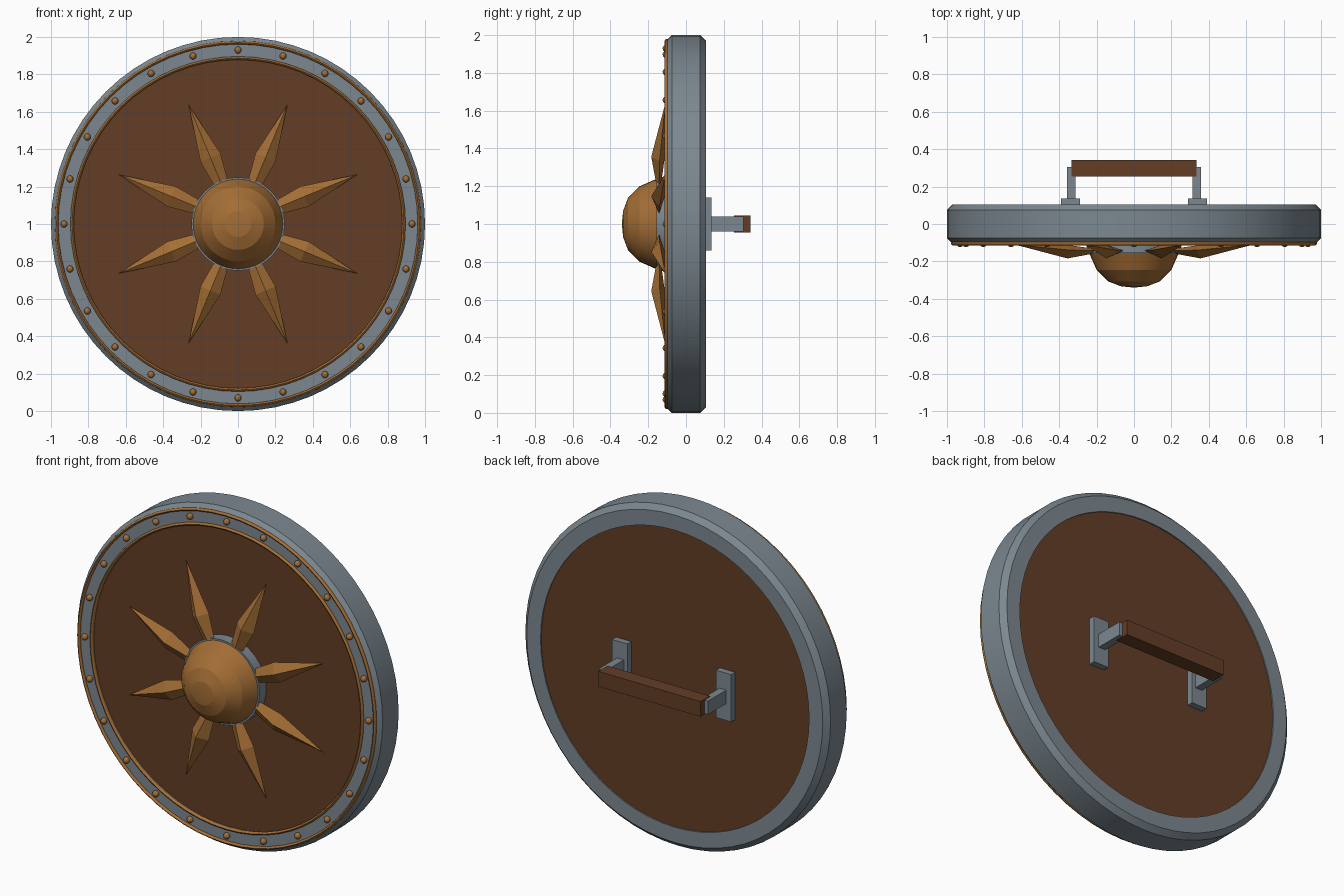
import bpy, bmesh, math
from mathutils import Vector

if "Cube" in bpy.data.objects:
    bpy.data.objects.remove(bpy.data.objects["Cube"])


def mat(name, rgb):
    m = bpy.data.materials.new(name)
    m.diffuse_color = (*rgb, 1)
    m.use_nodes = True
    m.node_tree.nodes["Principled BSDF"].inputs["Base Color"].default_value = m.diffuse_color
    return m


STEEL = mat("steel", (0.20, 0.245, 0.28))
WOOD = mat("dark wood", (0.125, 0.048, 0.019))
BRONZE = mat("bronze", (0.37, 0.155, 0.036))


def finish(bm, name, material, smooth=None):
    bmesh.ops.remove_doubles(bm, verts=bm.verts, dist=1e-5)
    bmesh.ops.recalc_face_normals(bm, faces=bm.faces)
    me = bpy.data.meshes.new(name)
    bm.to_mesh(me)
    bm.free()
    me.materials.append(material)
    ob = bpy.data.objects.new(name, me)
    bpy.context.collection.objects.link(ob)
    if smooth:
        bpy.ops.object.select_all(action='DESELECT')
        ob.select_set(True)
        bpy.context.view_layer.objects.active = ob
        bpy.ops.object.shade_smooth_by_angle(angle=math.radians(smooth))
    return ob


def polar(r, a, y):
    return Vector((r * math.cos(a), y, 1 + r * math.sin(a)))


def lathe(name, profile, material, n=64, closed=False, smooth=14):
    """Revolve (radius, y) points about the shield's axis."""
    bm = bmesh.new()
    pts = [bm.verts.new((r, y, 1)) for r, y in profile]
    pairs = list(zip(pts, pts[1:])) + ([(pts[-1], pts[0])] if closed else [])
    edges = [bm.edges.new(p) for p in pairs]
    bmesh.ops.spin(bm, geom=pts + edges, cent=(0, 0, 1), axis=(0, 1, 0),
                   angle=math.tau, steps=n, use_duplicate=False)
    bmesh.ops.dissolve_degenerate(bm, dist=1e-5, edges=bm.edges)
    return finish(bm, name, material, smooth)


def box(name, lo, hi, material):
    bm = bmesh.new()
    bmesh.ops.create_cube(bm, size=1)
    for v in bm.verts:
        v.co = [l + (c + 0.5) * (h - l) for c, l, h in zip(v.co, lo, hi)]
    return finish(bm, name, material)


# Shield body: chamfered steel rim around a wooden disc
lathe("rim", [(0.88, -0.10), (0.975, -0.10), (1.0, -0.075), (1.0, 0.075),
              (0.97, 0.105), (0.88, 0.105)], STEEL, closed=True)
lathe("wood_disc", [(0, -0.092), (0.885, -0.092), (0.885, 0.098), (0, 0.098)], WOOD)

# Thin bronze bands on both edges of the rim
for name, r in (("inner_band", 0.887), ("outer_band", 0.97)):
    ring = [(r + 0.009 * math.cos(k * math.tau / 8),
             -0.102 + 0.012 * math.sin(k * math.tau / 8)) for k in range(8)]
    lathe(name, ring, BRONZE, closed=True, smooth=50)

# Rivets around the rim
bm = bmesh.new()
for k in range(24):
    c = polar(0.93, k * math.tau / 24, -0.105)
    new = bmesh.ops.create_uvsphere(bm, u_segments=10, v_segments=6, radius=0.019)
    bmesh.ops.translate(bm, verts=new["verts"], vec=c)
finish(bm, "rivets", BRONZE, 40)

# Centre boss on a steel collar
lathe("boss_collar", [(0, -0.155), (0.25, -0.155), (0.25, -0.09), (0, -0.09)], STEEL, n=32)
lathe("boss", [(0, -0.34), (0.07, -0.333), (0.138, -0.307), (0.20, -0.245),
               (0.24, -0.155), (0, -0.155)], BRONZE, n=32)

# Eight faceted sun rays: narrow base, wide shoulder, pointed tip
bm = bmesh.new()
for k in range(8):
    a = math.radians(22.5 + 45 * k)
    side = Vector((-math.sin(a), 0, math.cos(a)))
    loops = []
    for r, w, front, mid, back in ((0.245, 0.04, -0.16, -0.142, -0.13),
                                   (0.385, 0.058, -0.184, -0.14, -0.112)):
        loops.append([bm.verts.new(p) for p in (
            polar(r, a, front), polar(r, a, mid) + side * w,
            polar(r, a, back), polar(r, a, mid) - side * w)])
    tip = bm.verts.new(polar(0.69, a, -0.11))
    base, wide = loops
    bm.faces.new(base)
    for i in range(4):
        j = (i + 1) % 4
        bm.faces.new((base[i], base[j], wide[j], wide[i]))
        bm.faces.new((wide[i], wide[j], tip))
finish(bm, "sun_rays", BRONZE)

# Back handle: two brackets and a wooden grip
for s, tag in ((-1, "left"), (1, "right")):
    def xs(a, b):
        return sorted((s * a, s * b))
    a, b = xs(0.29, 0.39)
    box(tag + "_bracket_plate", (a, 0.09, 0.86), (b, 0.135, 1.14), STEEL)
    a, b = xs(0.313, 0.358)
    box(tag + "_bracket_arm", (a, 0.13, 0.96), (b, 0.305, 1.04), STEEL)
box("grip", (-0.335, 0.255, 0.955), (0.335, 0.342, 1.045), WOOD)
